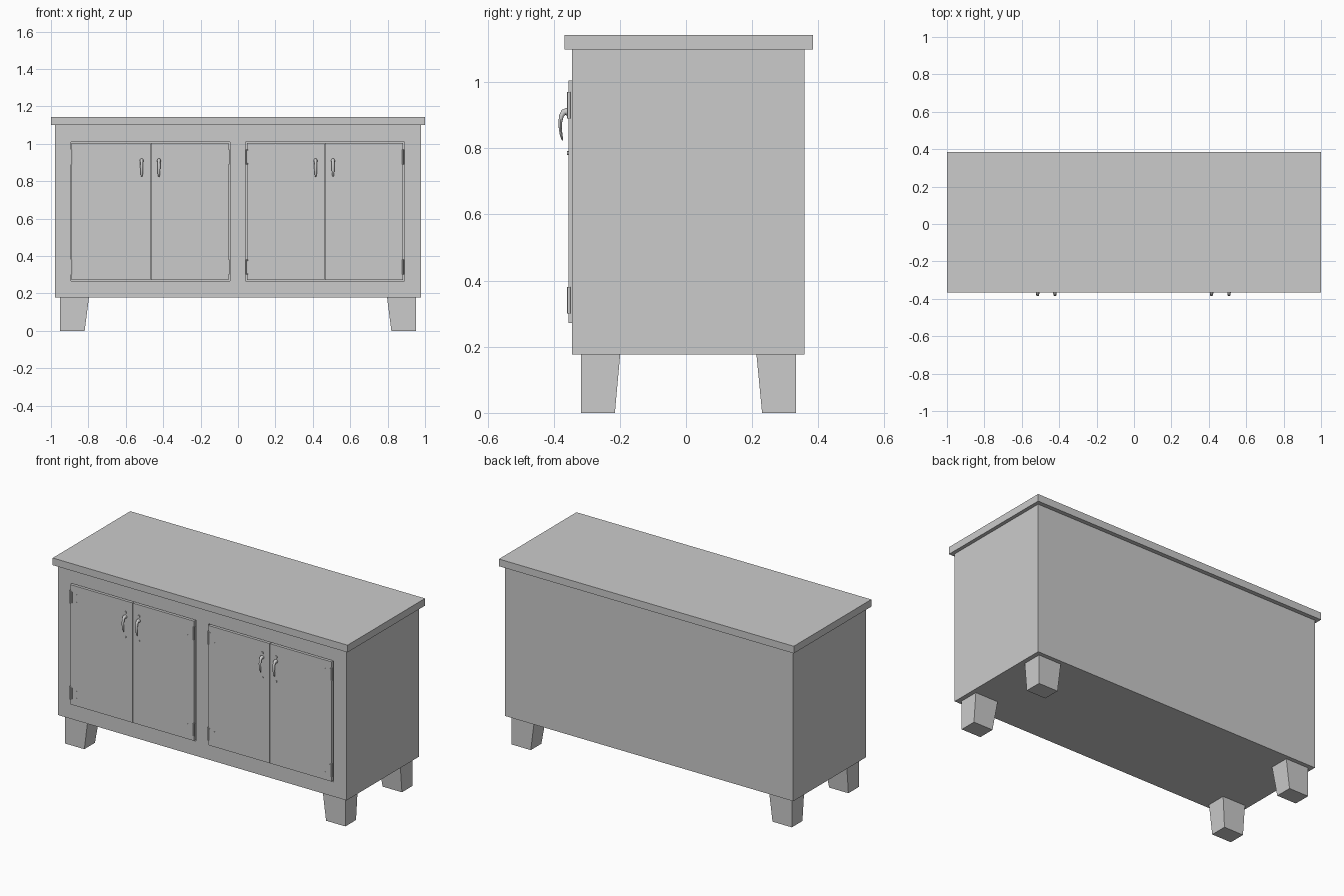
import bpy, bmesh, math
from mathutils import Vector, Matrix

if "Cube" in bpy.data.objects:
    bpy.data.objects.remove(bpy.data.objects["Cube"])


def finish(name, bm, smooth=False):
    bmesh.ops.recalc_face_normals(bm, faces=bm.faces)
    me = bpy.data.meshes.new(name)
    bm.to_mesh(me)
    bm.free()
    ob = bpy.data.objects.new(name, me)
    bpy.context.collection.objects.link(ob)
    if smooth:
        bpy.ops.object.select_all(action='DESELECT')
        ob.select_set(True)
        bpy.context.view_layer.objects.active = ob
        bpy.ops.object.shade_smooth_by_angle(angle=math.radians(50))
    return ob


def add_box(bm, lo, hi):
    lo, hi = Vector(lo), Vector(hi)
    m = Matrix.Translation((lo + hi) / 2) @ Matrix.Diagonal((*(hi - lo), 1))
    return bmesh.ops.create_cube(bm, size=1, matrix=m)['verts']


def box(name, lo, hi):
    bm = bmesh.new()
    add_box(bm, lo, hi)
    return finish(name, bm)


def add_disc(bm, x, y, z, r, depth, axis, n=10):
    rot = Matrix.Rotation(math.pi / 2, 4, 'X') if axis == 'Y' else Matrix()
    bmesh.ops.create_cone(bm, cap_ends=True, segments=n, radius1=r, radius2=r,
                          depth=depth, matrix=Matrix.Translation((x, y, z)) @ rot)


FRONT, DOOR_FRONT = -0.345, -0.355

# Worktop and carcass
box("worktop", (-1, -0.367, 1.099), (1, 0.384, 1.143))
body = box("cabinet_body", (-0.978, FRONT, 0.177), (0.978, 0.358, 1.099))

# Shallow door openings cut into the carcass front
openings = [(-0.892, -0.042), (0.040, 0.890)]
for i, (a, b) in enumerate(openings):
    cutter = box("opening_cutter", (a, -0.4, 0.267), (b, FRONT + 0.02, 1.009))
    cutter.hide_render = True
    mod = body.modifiers.new("opening", 'BOOLEAN')
    mod.object = cutter
    mod.operation = 'DIFFERENCE'
    mod.solver = 'EXACT'
    bpy.context.view_layer.objects.active = body
    bpy.ops.object.modifier_apply(modifier=mod.name)
    bpy.data.objects.remove(cutter)

# Tapered legs: outer faces vertical, inner faces slope inward to the floor
for sx, side in ((-1, "left"), (1, "right")):
    for y_out, y_top, y_bot, end in ((-0.318, -0.199, -0.215, "front"),
                                     (0.333, 0.213, 0.230, "back")):
        bm = bmesh.new()
        for v in add_box(bm, (-0.5, -0.5, 0), (0.5, 0.5, 0.177)):
            top = v.co.z > 0.1
            outer_x = v.co.x * sx > 0
            outer_y = v.co.y * y_out > 0
            v.co.x = sx * (0.951 if outer_x else (0.797 if top else 0.820))
            v.co.y = y_out if outer_y else (y_top if top else y_bot)
        finish(f"{end}_{side}_leg", bm)


# Pull handle: top plate, tapered hook and lower mount
def handle(name, x):
    bm = bmesh.new()
    path = [(-0.354, 0.908, 0.011, 0.012), (-0.362, 0.911, 0.010, 0.011),
            (-0.370, 0.909, 0.009, 0.009), (-0.377, 0.897, 0.008, 0.007),
            (-0.380, 0.878, 0.008, 0.0055), (-0.380, 0.858, 0.007, 0.0045),
            (-0.377, 0.838, 0.006, 0.004), (-0.373, 0.824, 0.003, 0.002)]
    rings, n = [], 8
    for i, (y, z, w, t) in enumerate(path):
        p, q = path[max(i - 1, 0)], path[min(i + 1, len(path) - 1)]
        d = Vector((0, q[0] - p[0], q[1] - p[1])).normalized()
        nrm = Vector((0, -d.z, d.y))
        c = Vector((x, y, z))
        rings.append([bm.verts.new(c + Vector((w * math.cos(a), 0, 0)) + nrm * t * math.sin(a))
                      for a in (2 * math.pi * k / n for k in range(n))])
    for r, s in zip(rings, rings[1:]):
        for k in range(n):
            bm.faces.new((r[k], r[(k + 1) % n], s[(k + 1) % n], s[k]))
    bm.faces.new(rings[0])
    bm.faces.new(rings[-1])
    add_disc(bm, x, -0.356, 0.935, 0.008, 0.006, 'Y')
    add_disc(bm, x, -0.356, 0.785, 0.006, 0.006, 'Y')
    finish(name, bm, True)


# Hinge: barrel on the door edge, with two screw heads
def hinge(name, x, inward, z):
    bm = bmesh.new()
    add_disc(bm, x, -0.354, z, 0.005, 0.08, 'Z')
    add_box(bm, (min(x, x + inward * 0.014), -0.3565, z - 0.034),
            (max(x, x + inward * 0.014), -0.350, z + 0.034))
    for dz in (-0.022, 0.022):
        add_disc(bm, x + inward * 0.042, -0.355, z + dz, 0.003, 0.003, 'Y', 8)
    finish(name, bm, True)


# Four doors with their hardware
doors = [(-0.889, -0.468, 1, -0.515), (-0.465, -0.050, -1, -0.423),
         (0.048, 0.462, 1, 0.415), (0.465, 0.882, -1, 0.508)]
for i, (a, b, inward, hx) in enumerate(doors, 1):
    box(f"door_{i}", (a, DOOR_FRONT, 0.271), (b, FRONT + 0.02, 1.005))
    handle(f"handle_{i}", hx)
    edge = a if inward > 0 else b
    for z, lab in ((0.930, "upper"), (0.340, "lower")):
        hinge(f"{lab}_hinge_{i}", edge, inward, z)
